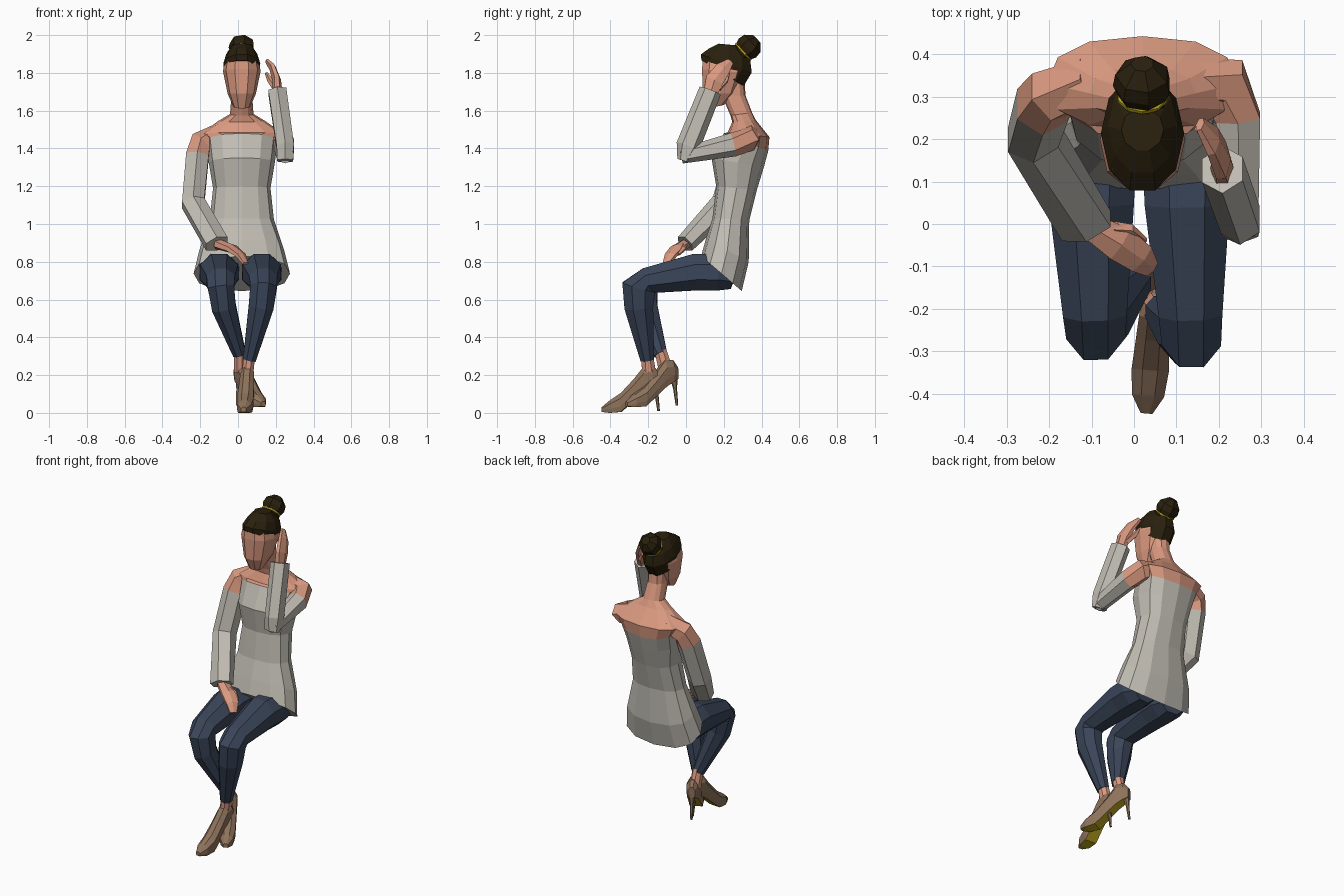
import bpy, bmesh, math
from mathutils import Vector


def material(name, rgb):
    m = bpy.data.materials.new(name)
    m.diffuse_color = (*rgb, 1)
    return m


SKIN = material("skin", (0.70, 0.32, 0.215))
SHIRT = material("grey knit", (0.53, 0.505, 0.45))
DENIM = material("dark denim", (0.042, 0.06, 0.10))
HAIR = material("dark hair", (0.022, 0.014, 0.004))
SHOE = material("tan leather", (0.27, 0.17, 0.105))
GOLD = material("gold", (0.48, 0.36, 0.012))


def loft(name, rings, mats, rule=None):
    """Bridge rings of points, cap both ends; mats = one material per segment."""
    if not isinstance(mats, list):
        mats = [mats] * (len(rings) - 1)
    slots = list(dict.fromkeys(mats))
    bm = bmesh.new()
    vs = [[bm.verts.new(p) for p in r] for r in rings]
    n = len(rings[0])
    for k in range(len(rings) - 1):
        for i in range(n):
            j = (i + 1) % n
            f = bm.faces.new((vs[k][i], vs[k][j], vs[k + 1][j], vs[k + 1][i]))
            f.material_index = slots.index(mats[k])
    bm.faces.new(vs[0]).material_index = slots.index(mats[0])
    bm.faces.new(vs[-1]).material_index = slots.index(mats[-1])
    bmesh.ops.recalc_face_normals(bm, faces=bm.faces)
    if rule:
        slots.append(rule[0])
        bm.normal_update()
        for f in bm.faces:
            if rule[1](f):
                f.material_index = len(slots) - 1
    me = bpy.data.meshes.new(name)
    bm.to_mesh(me)
    bm.free()
    for m in slots:
        me.materials.append(m)
    ob = bpy.data.objects.new(name, me)
    bpy.context.collection.objects.link(ob)
    return ob


def tube(name, pts, mats, n=8, hint=(1, 0, 0)):
    """Limb through stations (x, y, z, radius along hint, other radius)."""
    c = [Vector(p[:3]) for p in pts]
    rings = []
    for k, p in enumerate(pts):
        t = (c[min(k + 1, len(c) - 1)] - c[max(k - 1, 0)]).normalized()
        h = Vector(hint)
        u = (h - t * h.dot(t)).normalized()
        v = t.cross(u)
        s = 1 / math.cos(math.pi / n)
        rings.append([c[k] + u * p[3] * s * math.cos(a) + v * p[4] * s * math.sin(a)
                      for a in [(i + .5) * math.tau / n for i in range(n)]])
    return loft(name, rings, mats)


def stack(name, levels, mats, n=12, cx=0.02, power=0.85):
    """Body of tilted rings: (z front, z back, y front, y back, half width)."""
    rings = []
    for zf, zb, yf, yb, hw in levels:
        ring = []
        for i in range(n):
            a = i * math.tau / n
            c, s = [math.copysign(abs(q) ** power, q) if abs(q) > 1e-6 else 0
                    for q in (math.cos(a), math.sin(a))]
            w = (s + 1) / 2
            ring.append((cx + hw * c, yf + (yb - yf) * w, zf + (zb - zf) * w))
        rings.append(ring)
    return loft(name, rings, mats)


# Torso: long off-shoulder top, bare shoulders and neck
stack("torso", [
    (.83, .645, .08, .295, .255), (.92, .80, .105, .332, .225), (1.03, 1.02, .14, .335, .17),
    (1.2, 1.18, .16, .375, .152), (1.35, 1.3, .135, .412, .175), (1.48, 1.385, .20, .435, .19),
    (1.485, 1.46, .22, .442, .225), (1.54, 1.55, .245, .37, .125), (1.575, 1.59, .235, .35, .062),
    (1.68, 1.68, .19, .315, .055), (1.75, 1.77, .18, .31, .055)], [SHIRT] * 5 + [SKIN] * 5)

# Head, hair cap, bun and hair band
stack("head", [(1.612, 1.63, .12, .2, .045), (1.69, 1.69, .085, .27, .075),
               (1.82, 1.80, .08, .315, .1), (1.89, 1.87, .085, .315, .085)], SKIN, n=10)
stack("hair", [(1.87, 1.725, .076, .31, .093), (1.90, 1.80, .072, .355, .098),
               (1.93, 1.87, .115, .345, .082), (1.955, 1.945, .17, .275, .05)],
      HAIR, n=10, power=1)
axis = Vector((0, .74, .67))
root = Vector((.02, .303, 1.912))


def along_bun(d, r):
    p = root + axis * d
    return (p.x, p.y, p.z, r, r)


tube("hair_bun", [along_bun(d, r) for d, r in
                  ((-.03, .05), (0, .052), (.03, .063), (.065, .058), (.1, .025))], HAIR, n=7)
tube("hair_band", [along_bun(-.005, .058), along_bun(.003, .058)], GOLD, n=10)

# Lowered arm resting on the lap
tube("lowered_arm", [(-.10, .34, 1.475, .05, .05), (-.195, .305, 1.425, .06, .06),
                     (-.215, .28, 1.36, .06, .065), (-.237, .205, 1.11, .06, .062),
                     (-.112, -.005, .895, .062, .045)], [SKIN, SKIN, SHIRT, SHIRT], n=6)
tube("resting_hand", [(-.11, .0, .895, .03, .025), (-.035, -.045, .87, .042, .02),
                      (.015, -.08, .835, .036, .015), (.04, -.105, .79, .02, .01)],
     SKIN, n=6, hint=(.6, .8, 0))
tube("resting_thumb", [(-.05, -.01, .88, .015, .015), (-.01, -.015, .87, .013, .013),
                       (.025, -.04, .84, .007, .007)], SKIN, n=5)

# Raised arm bent to the temple
tube("raised_upper_arm", [(.10, .345, 1.48, .05, .05), (.215, .325, 1.445, .065, .055),
                          (.245, .25, 1.42, .052, .055), (.25, -.025, 1.36, .042, .035)],
     [SKIN, SKIN, SHIRT], n=6)
tube("raised_forearm", [(.25, -.015, 1.335, .042, .028), (.25, .01, 1.41, .046, .055),
                        (.208, .128, 1.705, .048, .052)], SHIRT, n=6)
tube("raised_hand", [(.208, .125, 1.68, .035, .025), (.205, .15, 1.76, .048, .02),
                     (.185, .195, 1.82, .04, .016), (.155, .235, 1.86, .018, .01)],
     SKIN, n=6, hint=(0, 1, -.5))
tube("raised_thumb", [(.2, .17, 1.72, .016, .016), (.17, .21, 1.76, .013, .013),
                      (.15, .225, 1.8, .007, .007)], SKIN, n=5)

# Legs: trousers with bare ankles
tube("front_leg", [(.12, .25, .725, .08, .07), (.125, .17, .745, .105, .098),
                   (.125, .05, .745, .1, .097), (.133, -.21, .70, .075, .068),
                   (.135, -.25, .665, .07, .09), (.122, -.25, .56, .066, .076),
                   (.06, -.205, .28, .034, .036)], DENIM)
tube("rear_leg", [(-.09, .25, .725, .08, .07), (-.1, .17, .745, .105, .098),
                  (-.1, .05, .745, .1, .097), (-.092, -.21, .70, .075, .068),
                  (-.09, -.235, .665, .07, .085), (-.075, -.225, .56, .064, .074),
                  (.008, -.135, .31, .034, .036)], DENIM)
tube("front_ankle", [(.06, -.205, .3, .03, .032), (.05, -.195, .2, .03, .037)], SKIN)
tube("rear_ankle", [(.008, -.135, .33, .03, .032), (.008, -.105, .22, .03, .037)], SKIN)


# High-heeled shoes with gold soles
def shoe(name, heel, toe, lift):
    h = Vector((*heel, lift))
    f = Vector((*toe, lift)) - h
    f.normalize()
    side = Vector((f.y, -f.x, 0))
    rings = []
    for s, lo, hi, hw in ((0, .15, .215, .02), (.03, .135, .25, .033), (.075, .11, .25, .037),
                          (.13, .065, .18, .04), (.2, .005, .105, .044),
                          (.26, 0, .065, .038), (.302, .005, .03, .014)):
        ring = []
        for i in range(8):
            a = (i + .5) * math.tau / 8
            wide = 2.1 if math.sin(a) < -.9 else 1  # broad flat sole
            ring.append(h + f * s + side * hw * wide * math.cos(a) / .924
                        + Vector((0, 0, (lo + hi) / 2 + (hi - lo) / 2 * math.sin(a) / .924)))
        rings.append(ring)
    loft(name, rings, SHOE, (GOLD, lambda face: face.normal.z < -.6))
    top, tip = h + f * .02 + Vector((0, 0, .17)), h + Vector((0, 0, .01))
    tube(name + "_heel", [(*top, .02, .02), (*top.lerp(tip, .45), .009, .009),
                          (*tip, .006, .006)], SHOE, n=6)


shoe("front_shoe", (.055, -.145), (.03, -.44), 0)
shoe("rear_shoe", (-.005, -.048), (.13, -.31), .03)
